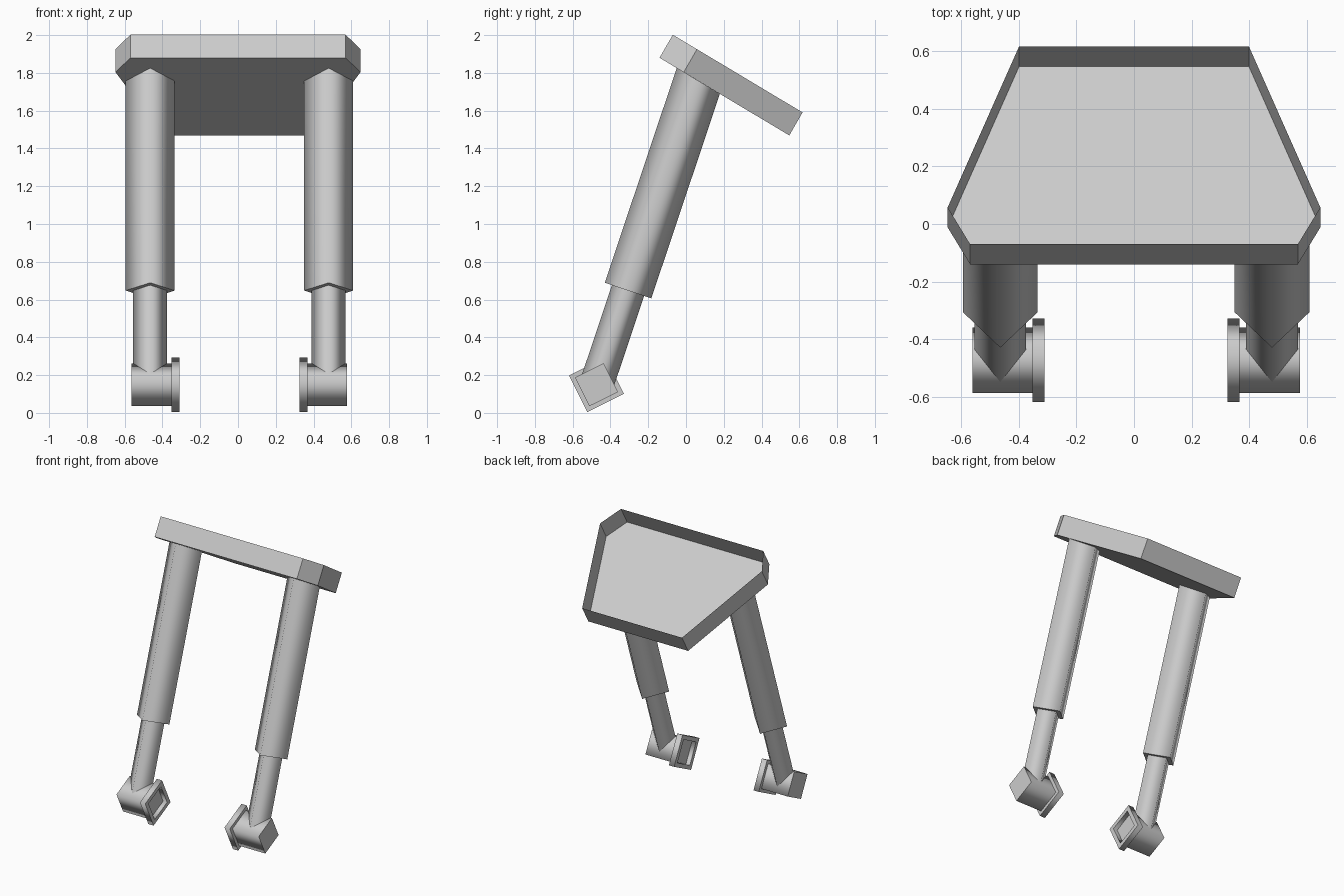
import bpy, bmesh, math
from mathutils import Vector

if "Cube" in bpy.data.objects:
    bpy.data.objects.remove(bpy.data.objects["Cube"])

grey = bpy.data.materials.new("light grey")
grey.diffuse_color = (0.6, 0.6, 0.6, 1)
grey.use_nodes = True
grey.node_tree.nodes["Principled BSDF"].inputs["Base Color"].default_value = grey.diffuse_color

MID = 0.0075                                   # mirror plane of the two legs
LEG_X = 0.4725                                 # leg distance from the mirror plane
X = Vector((1, 0, 0))
HUB = Vector((0, -0.474, 0.149))               # axle centre
TOP = Vector((0, 0.065, 1.757))                # leg meets the tray floor
AXIS = (TOP - HUB).normalized()
FRONT = Vector((0, -AXIS.z, AXIS.y))           # forward, square to the leg
FLOOR_N = Vector((0, 0.5985, 1.0))             # tray floor plane


def finish(name, bm):
    bmesh.ops.recalc_face_normals(bm, faces=bm.faces)
    me = bpy.data.meshes.new(name)
    bm.to_mesh(me)
    bm.free()
    me.materials.append(grey)
    ob = bpy.data.objects.new(name, me)
    bpy.context.collection.objects.link(ob)
    return ob


def loft(name, rings, cap_start, cap_end):
    """Join rings of points with smooth side faces and flat optional caps."""
    bm = bmesh.new()
    vs = [[bm.verts.new(p) for p in r] for r in rings]
    n = len(rings[0])
    for a, b in zip(vs, vs[1:]):
        for i in range(n):
            f = bm.faces.new((a[i], a[(i + 1) % n], b[(i + 1) % n], b[i]))
            f.smooth = True
    if cap_start:
        bm.faces.new(vs[0])
    if cap_end:
        bm.faces.new(vs[-1])
    ob = finish(name, bm)
    # keep the ring borders crisp, the four long edges smooth
    along = (rings[-1][0] - rings[0][0]).normalized()
    for e in ob.data.edges:
        d = ob.data.vertices[e.vertices[0]].co - ob.data.vertices[e.vertices[1]].co
        e.use_edge_sharp = abs(d.normalized().dot(along)) < 0.9
    return ob


def diamond(c, u, v, r):
    return [c + u * r, c + v * r, c - u * r, c - v * r]


# open tray at the top: tilted floor with a wall all round
half = [(0.57, -0.14), (0.648, -0.012), (0.40, 0.547)]
outline = half + [(-x, y) for x, y in reversed(half)]
wall = Vector((0, 0.07, 0.122))
bm = bmesh.new()
low = [bm.verts.new((x, y, 1.88 - 0.5985 * (y + 0.14))) for x, y in outline]
high = [bm.verts.new(v.co + wall) for v in low]
bm.faces.new(low)
for i in range(6):
    j = (i + 1) % 6
    bm.faces.new((low[i], low[j], high[j], high[i]))
finish("top_tray", bm)

for side, s in (("left", -1), ("right", 1)):
    at = X * (MID + s * LEG_X)
    # upper leg, its top cut along the tray floor
    lower = diamond(at + HUB + AXIS * 0.526, X, FRONT, 0.13)
    upper = [p + AXIS * ((TOP - p).dot(FLOOR_N) / AXIS.dot(FLOOR_N)) for p in lower]
    loft(side + "_upper_leg", [lower, upper], True, False)
    # slimmer lower leg
    loft(side + "_lower_leg", [diamond(at + HUB + AXIS * d, X, FRONT, 0.09)
                               for d in (0.0, 0.56)], False, False)

    def ring(x, r):
        return diamond(X * (MID + s * x) + HUB, AXIS, FRONT, r)
    # axle block
    loft(side + "_axle_block", [ring(0.57, 0.12), ring(0.35, 0.12)], True, True)
    # inner flange with a recessed middle
    loft(side + "_axle_flange", [ring(0.36, 0.11), ring(0.36, 0.153), ring(0.318, 0.153),
                                 ring(0.318, 0.112), ring(0.35, 0.112)], False, False)
